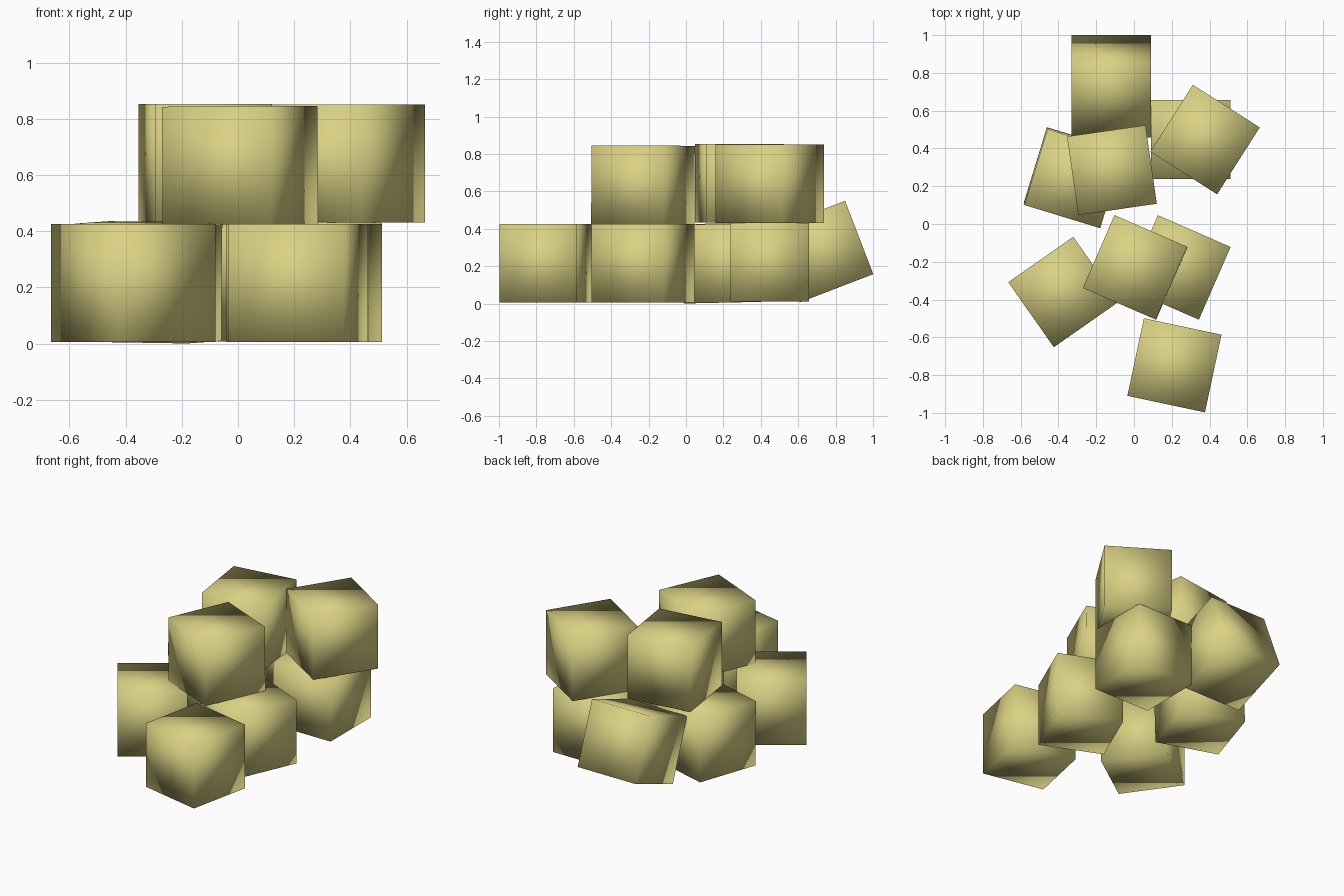
import bpy
from math import radians

default = bpy.data.objects.get("Cube")
if default:
    bpy.data.objects.remove(default, do_unlink=True)

SIDE = 0.42

# Single pale straw colour
straw = bpy.data.materials.new("pale_straw")
straw.use_nodes = True
colour = (0.70, 0.64, 0.23, 1.0)
straw.diffuse_color = colour
straw.node_tree.nodes["Principled BSDF"].inputs["Base Color"].default_value = colour


def block(name, centre, turn, tilt_x=0.0, tilt_y=0.0):
    """Smooth-shaded cube, tilted and then turned about the vertical."""
    bpy.ops.mesh.primitive_cube_add(size=SIDE, location=centre)
    obj = bpy.context.object
    obj.name = name
    obj.rotation_euler = (radians(tilt_x), radians(tilt_y), radians(turn))
    obj.data.materials.append(straw)
    obj.data.shade_smooth()
    return obj


# Lower layer, resting on the floor
block("lower_right_block", (-0.373, -0.36, 0.215), 35)
block("lower_middle_block", (0.235, -0.23, 0.215), -23.6)
block("lower_front_block", (0.214, -0.748, 0.216), -12)
block("lower_back_right_block", (-0.32, 0.245, 0.218), -17, 1.2, 0.9)
block("lower_back_left_block", (0.30, 0.447, 0.222), 0)

# Block leaning against the back of the pile
block("leaning_block", (-0.12, 0.73, 0.278), 0, 21)

# Upper layer
block("upper_front_block", (0.007, -0.23, 0.634), -23.5, 0, -0.4)
block("upper_back_right_block", (-0.117, 0.285, 0.643), 8.2)
block("upper_back_left_block", (0.376, 0.447, 0.641), -32.5)
